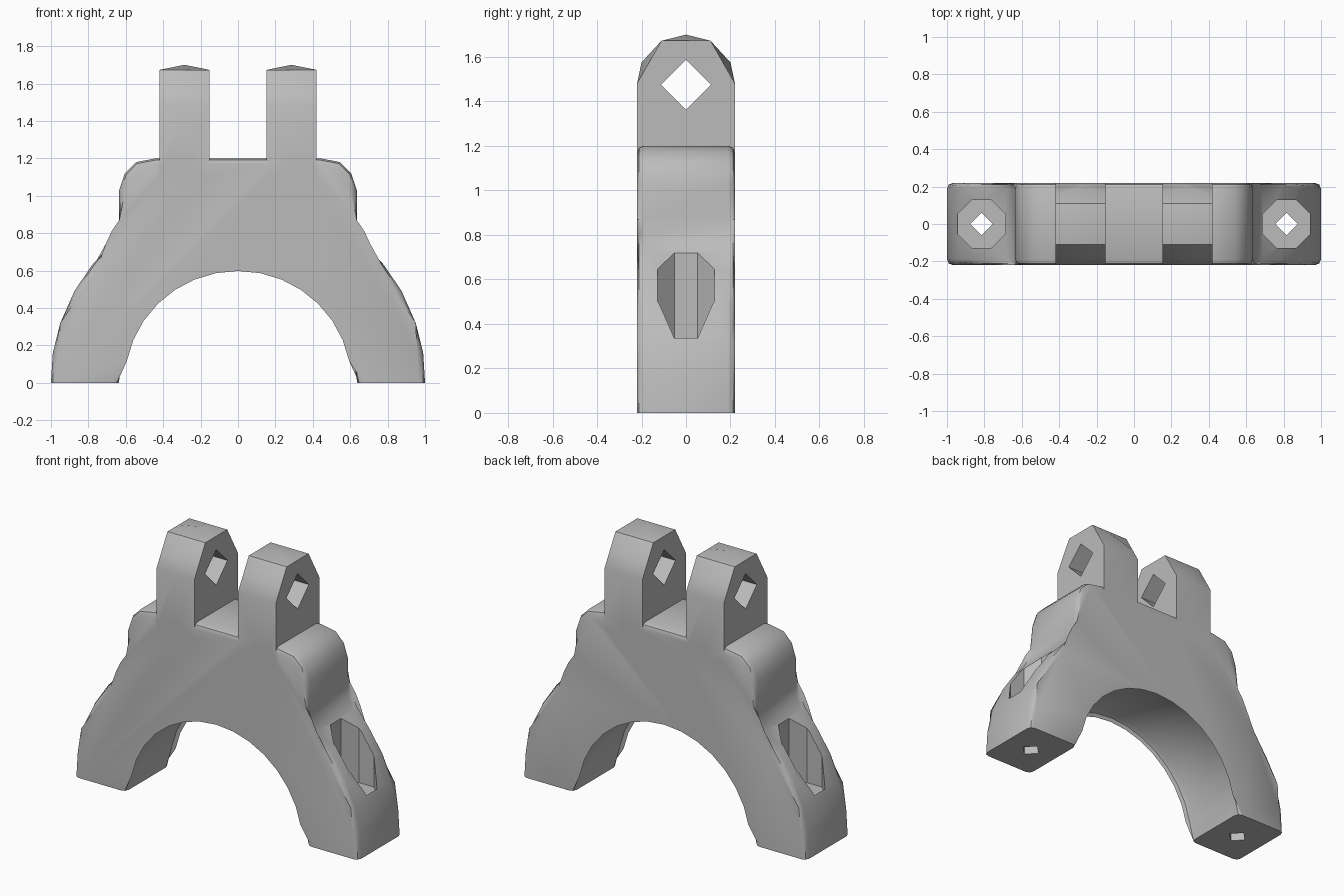
import bpy, bmesh, math
from mathutils import Matrix

if "Cube" in bpy.data.objects:
    bpy.data.objects.remove(bpy.data.objects["Cube"])

DEPTH = 0.22
grey = bpy.data.materials.new("plain grey")
grey.use_nodes = True
grey.diffuse_color = (0.5, 0.5, 0.5, 1)
grey.node_tree.nodes["Principled BSDF"].inputs["Base Color"].default_value = (0.5, 0.5, 0.5, 1)


def make(name, bm):
    bmesh.ops.recalc_face_normals(bm, faces=bm.faces)
    mesh = bpy.data.meshes.new(name)
    bm.to_mesh(mesh)
    bm.free()
    mesh.materials.append(grey)
    obj = bpy.data.objects.new(name, mesh)
    bpy.context.collection.objects.link(obj)
    return obj


def loft(sections):
    """Skin a row of closed sections and cap both ends."""
    bm = bmesh.new()
    rings = [[bm.verts.new(p) for p in s] for s in sections]
    for a, b in zip(rings, rings[1:]):
        for i in range(len(a)):
            j = (i + 1) % len(a)
            bm.faces.new((a[i], a[j], b[j], b[i]))
    bm.faces.new(rings[0])
    bm.faces.new(rings[-1])
    return bm


def prism(name, radius, sides, length, centre, axis, turn=0):
    bm = bmesh.new()
    bmesh.ops.create_cone(bm, cap_ends=True, segments=sides, radius1=radius, radius2=radius,
                          depth=length, matrix=Matrix.Rotation(turn, 4, 'Z'))
    if axis == 'X':
        bmesh.ops.rotate(bm, verts=bm.verts, matrix=Matrix.Rotation(math.pi / 2, 3, 'Y'))
    bmesh.ops.translate(bm, verts=bm.verts, vec=centre)
    return make(name, bm)


# Arched yoke body: half outline mirrored, then extruded along y
outer = [(1, 0), (0.99, 0.16), (0.95, 0.32), (0.875, 0.49), (0.78, 0.63), (0.68, 0.725),
         (0.645, 0.8), (0.635, 0.87), (0.635, 1.03), (0.605, 1.12), (0.545, 1.18), (0.44, 1.2)]
steps = 16
inner = [(-0.638 * math.cos(math.pi * i / steps), 0.63 * math.sin(math.pi * i / steps))
         for i in range(steps + 1)]
inner[0], inner[-1] = (-0.638, 0), (0.638, 0)
outline = outer + [(-x, z) for x, z in reversed(outer)] + inner
bm = loft([[(x, y, z) for x, z in outline] for y in (-DEPTH, DEPTH)])
rim = [e for e in bm.edges
       if abs(e.verts[0].co.y - e.verts[1].co.y) < 0.01 and max(v.co.z for v in e.verts) > 0.01]
bmesh.ops.bevel(bm, geom=rim, offset=0.032, segments=2, profile=0.5, affect='EDGES')
body = make("yoke_body", bm)


def combine(tool, operation):
    mod = body.modifiers.new(tool.name, 'BOOLEAN')
    mod.object = tool
    mod.operation = operation
    mod.solver = 'EXACT'
    bpy.context.view_layer.objects.active = body
    bpy.ops.object.modifier_apply(modifier=mod.name)
    bpy.data.objects.remove(tool)


# Two lugs with slightly crowned tops
def lug_section(x, shoulder, shoulder_z, crown):
    half = [(DEPTH, 1.1), (DEPTH, 1.48), (shoulder, shoulder_z), (0.11, 1.673)]
    pts = half + [(0, crown)] + [(-y, z) for y, z in reversed(half)]
    return [(x, y, z) for y, z in pts]


for side in (-1, 1):
    lug = make("lug", loft([lug_section(side * 0.153, 0.165, 1.5765, 1.673),
                            lug_section(side * 0.287, 0.2, 1.575, 1.7),
                            lug_section(side * 0.42, 0.165, 1.5765, 1.673)]))
    combine(lug, 'UNION')

# Pin holes, bolt pockets and bolt holes
combine(prism("pin_hole", 0.113, 4, 1.4, (0, 0, 1.475), 'X'), 'DIFFERENCE')
for side in (-1, 1):
    x = side * 0.815
    combine(prism("bolt_pocket", 0.138, 8, 0.6, (x, 0, 0.6), 'Z', math.pi / 8), 'DIFFERENCE')
    combine(prism("bolt_hole", 0.06, 4, 1.0, (x, 0, 0.3), 'Z'), 'DIFFERENCE')

# Smooth curved runs, keep crisp edges
bpy.ops.object.select_all(action='DESELECT')
body.select_set(True)
bpy.context.view_layer.objects.active = body
bpy.ops.object.shade_smooth_by_angle(angle=math.radians(32))
